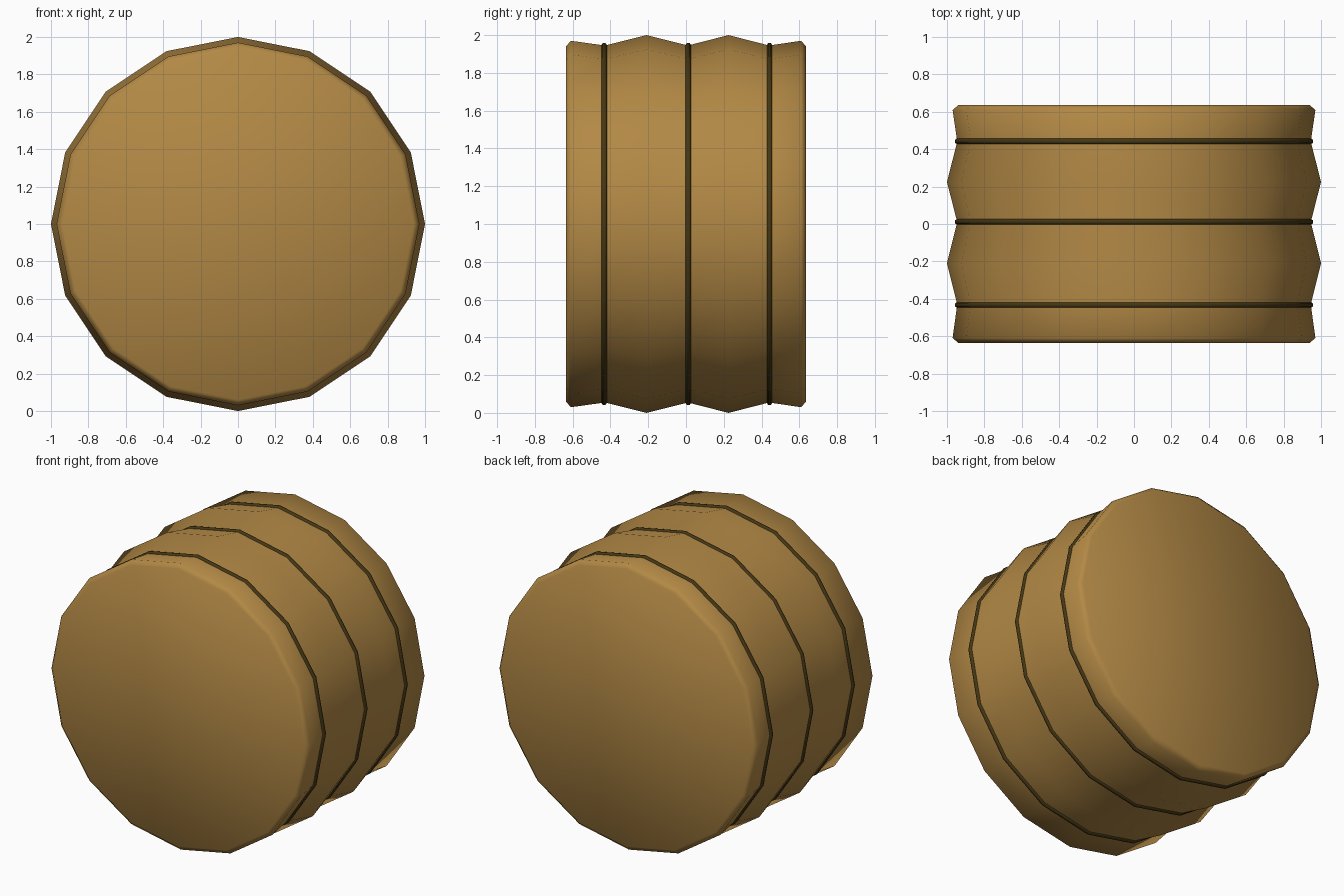
import bpy, bmesh, math

if "Cube" in bpy.data.objects:
    bpy.data.objects.remove(bpy.data.objects["Cube"])

SIDES = 16
CENTRE_Z = 1.0


def material(name, rgb):
    m = bpy.data.materials.new(name)
    m.diffuse_color = (*rgb, 1)
    m.use_nodes = True
    m.node_tree.nodes["Principled BSDF"].inputs["Base Color"].default_value = m.diffuse_color
    return m


def lathe(name, profile, mat, closed):
    """Spin (y, radius) points round the y axis; either capped or a closed ring."""
    bm = bmesh.new()
    rings = []
    for y, r in profile:
        angles = [2 * math.pi * i / SIDES for i in range(SIDES)]
        rings.append([bm.verts.new((r * math.cos(a), y, CENTRE_Z + r * math.sin(a))) for a in angles])
    pairs = list(zip(rings, rings[1:]))
    if closed:
        pairs.append((rings[-1], rings[0]))
    else:
        bm.faces.new(rings[0])
        bm.faces.new(rings[-1])
    for a, b in pairs:
        for i in range(SIDES):
            j = (i + 1) % SIDES
            bm.faces.new((a[i], a[j], b[j], b[i]))
    bmesh.ops.recalc_face_normals(bm, faces=bm.faces)
    for f in bm.faces:
        f.smooth = True
    me = bpy.data.meshes.new(name)
    bm.to_mesh(me)
    bm.free()
    me.materials.append(mat)
    ob = bpy.data.objects.new(name, me)
    bpy.context.collection.objects.link(ob)
    return ob


straw = material("straw", (0.45, 0.25, 0.06))
twine = material("dark twine", (0.06, 0.038, 0.007))

# Straw roll: bulges between the pinched twine lines, bevelled ends
lathe("straw_roll", [
    (-0.635, 0.94), (-0.61, 0.97), (-0.43, 0.945), (-0.21, 1.0), (0.01, 0.945),
    (0.225, 1.0), (0.44, 0.945), (0.61, 0.97), (0.635, 0.94)], straw, False)

# Twine loops
for n, y in enumerate((-0.433, 0.012, 0.442)):
    section = [(y + 0.016 * math.cos(k * math.pi / 3), 0.945 + 0.014 * math.sin(k * math.pi / 3))
               for k in range(6)]
    lathe(f"twine_loop_{n + 1}", section, twine, True)
